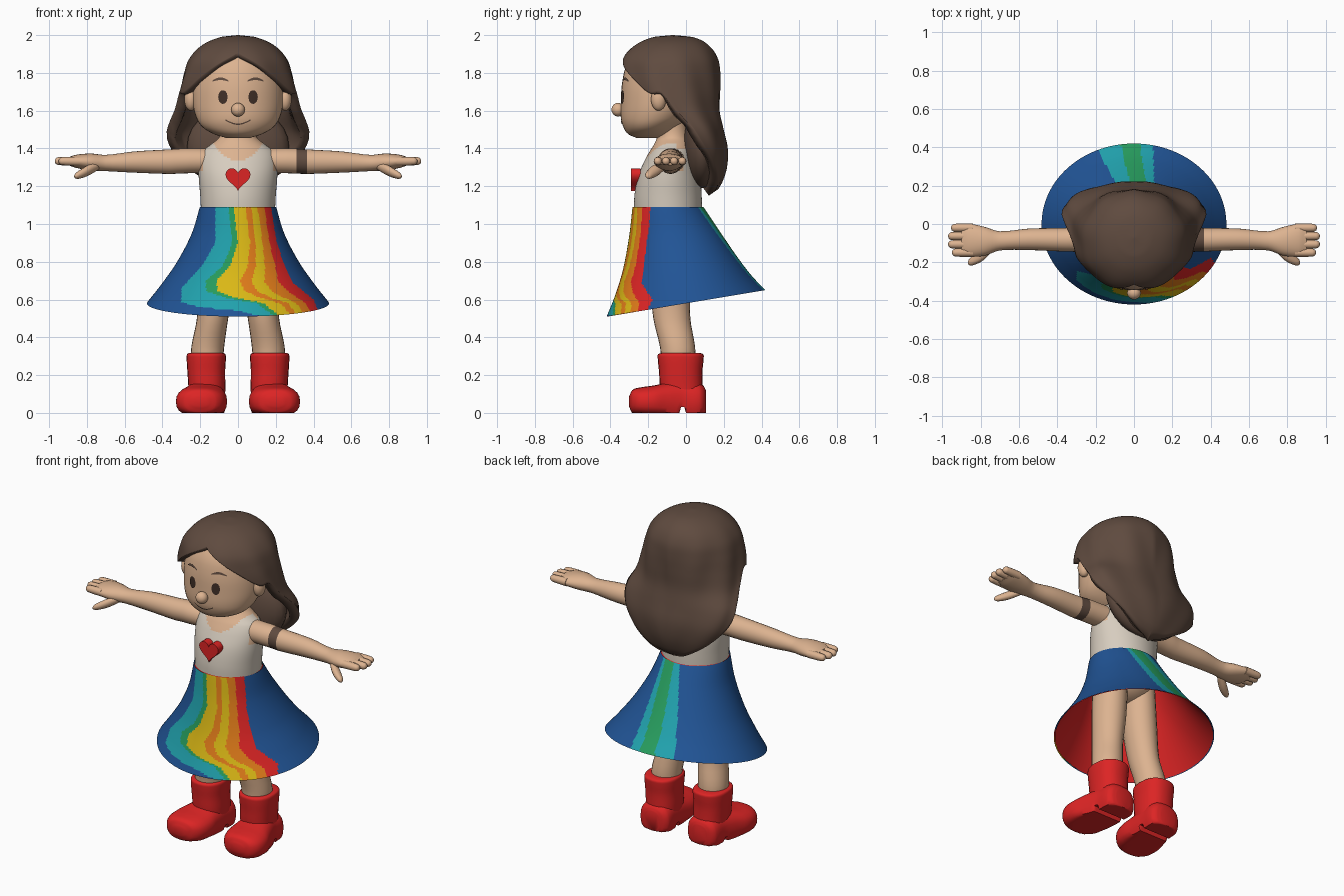
import bpy, bmesh
from math import sin, cos, pi, sqrt, radians

if "Cube" in bpy.data.objects:
    bpy.data.objects.remove(bpy.data.objects["Cube"])


def material(name, rgb):
    m = bpy.data.materials.new(name)
    m.use_nodes = True
    m.diffuse_color = (*rgb, 1)
    m.node_tree.nodes["Principled BSDF"].inputs["Base Color"].default_value = (*rgb, 1)
    return m


SKIN = material("skin", (.72, .45, .28))
BROWN = material("hair_brown", (.115, .07, .05))
DARK = material("eye_brown", (.05, .028, .02))
CREAM = material("cream", (.68, .61, .52))
RED = material("red", (.72, .018, .018))
BLUE = material("blue", (.015, .088, .3))
TEAL = material("teal", (.015, .36, .42))
GREEN = material("green", (.02, .33, .11))
YELLOW = material("yellow", (.72, .49, .008))
ORANGE = material("orange", (.75, .2, .01))


def curve(table, t, smooth=True):
    """Interpolate rows (t, values...) given in ascending order of t."""
    t = min(max(t, table[0][0]), table[-1][0])
    i = max(k for k in range(len(table) - 1) if table[k][0] <= t)
    a, b = table[i], table[i + 1]
    h = b[0] - a[0]
    f = (t - a[0]) / h
    if not smooth:
        return [p + (q - p) * f for p, q in zip(a[1:], b[1:])]
    p, n = table[max(i - 1, 0)], table[min(i + 2, len(table) - 1)]
    out = []
    for k in range(1, len(a)):
        ta = (b[k] - p[k]) / (b[0] - p[0]) * h
        tb = (n[k] - a[k]) / (n[0] - a[0]) * h
        out.append(a[k] * (2*f**3 - 3*f*f + 1) + ta * (f**3 - 2*f*f + f)
                   + b[k] * (3*f*f - 2*f**3) + tb * (f**3 - f*f))
    return out


def finish(name, bm, mats, rule=None, closed=True, angle=50):
    if closed:
        bmesh.ops.recalc_face_normals(bm, faces=bm.faces)
    me = bpy.data.meshes.new(name)
    bm.to_mesh(me)
    bm.free()
    ob = bpy.data.objects.new(name, me)
    bpy.context.collection.objects.link(ob)
    for m in mats:
        me.materials.append(m)
    if rule:
        for p in me.polygons:
            p.material_index = mats.index(rule(p.center))
    bpy.ops.object.select_all(action='DESELECT')
    ob.select_set(True)
    bpy.context.view_layer.objects.active = ob
    bpy.ops.object.shade_smooth_by_angle(angle=radians(angle))
    return ob


def grid(rows, wrap):
    """Skin rows of points with quads."""
    bm = bmesh.new()
    vs = [[bm.verts.new(p) for p in row] for row in rows]
    n = len(vs[0])
    for a, b in zip(vs, vs[1:]):
        for j in range(n if wrap else n - 1):
            k = (j + 1) % n
            bm.faces.new((a[j], b[j], b[k], a[k]))
    return bm, vs


def loft(name, mats, table, axis='z', side=1, n=24, sub=4, rule=None, floor=None, power=1):
    """Rows are (position on axis, centre u, centre v, radius u, radius v)."""
    ts = [a[0] + (b[0] - a[0]) * k / sub for a, b in zip(table, table[1:]) for k in range(sub)]
    rows = []
    for t in ts + [table[-1][0]]:
        cu, cv, ru, rv = curve(table, t)
        row = []
        for j in range(n):
            c, s = cos(2*pi*j/n), sin(2*pi*j/n)
            u = cu + ru * abs(c)**power * (1 if c > 0 else -1)
            v = cv + rv * abs(s)**power * (1 if s > 0 else -1)
            x, y, z = {'z': (u, v, t), 'x': (t, u, v), 'y': (u, t, v)}[axis]
            row.append((x * side, y, max(z, floor(y)) if floor else z))
        rows.append(row)
    bm, vs = grid(rows, True)
    bm.faces.new(vs[0])
    bm.faces.new(vs[-1])
    return finish(name, bm, mats, rule)


def ball(name, mat, loc, size):
    bm = bmesh.new()
    bmesh.ops.create_uvsphere(bm, u_segments=24, v_segments=14, radius=1)
    for v in bm.verts:
        v.co = [l + c * s for l, c, s in zip(loc, v.co, size)]
    return finish(name, bm, [mat])


# Head
HEAD = [(1.455, 0, -.2, .06, .06), (1.475, 0, -.2, .125, .105), (1.51, 0, -.19, .185, .14),
        (1.56, 0, -.165, .22, .18), (1.64, 0, -.14, .24, .205), (1.75, 0, -.125, .24, .213),
        (1.85, 0, -.11, .22, .2), (1.93, 0, -.1, .15, .14), (1.96, 0, -.1, .05, .05)]
loft("head", [SKIN], HEAD, n=40)
ball("nose", SKIN, (0, -.36, 1.605), (.036, .034, .036))


def face_plate(name, mat, x0, x1, mid, half, n=12):
    """Thin painted patch wrapped on the face between mid(x) - half(x) and mid(x) + half(x)."""
    rows = []
    for i in range(n + 1):
        f = i / n
        x, row = x0 + (x1 - x0) * f, []
        for k in (1, .5, 0, -.5, -1):
            z = mid(f) + k * half(f)
            _, cy, rx, ry = curve(HEAD, z)
            row.append((x, cy - ry * sqrt(1 - (x / rx)**2) - .005, z))
        rows.append(row)
    bm, _ = grid(rows, False)
    for f in bm.faces:
        f.normal_update()
        if f.normal.y > 0:
            f.normal_flip()
    finish(name, bm, [mat], closed=False)


for s, tag in ((1, "left"), (-1, "right")):
    face_plate(tag + "_eye", DARK, s * .055, s * .105, lambda f: 1.672,
               lambda f: .036 * sqrt(max(.002, 1 - (2*f - 1)**2)))
    face_plate(tag + "_eyebrow", BROWN, s * .05, s * .135, lambda f: 1.757 + .012 * sin(pi * f),
               lambda f: .003 + .004 * sin(pi * f))
    ball(tag + "_ear", SKIN, (s * .25, -.145, 1.66), (.034, .04, .06))
face_plate("smile", BROWN, -.065, .065, lambda f: 1.55 - .022 * sin(pi * f), lambda f: .0035)

# Long hair: columns run from the crown down to a lower edge that opens around the face
HAIR = [(1.15, .12, .03, .12), (1.18, .2, .0, .165), (1.22, .25, -.04, .19), (1.3, .32, -.08, .215),
        (1.4, .372, -.1, .22), (1.5, .38, -.15, .2), (1.6, .338, -.29, .182), (1.7, .312, -.35, .183),
        (1.8, .287, -.355, .18), (1.88, .255, -.335, .165), (1.95, .185, -.265, .115),
        (1.99, .09, -.17, .035), (2, .005, -.075, -.065)]
EDGE = [(0, 1.905), (20, 1.85), (45, 1.765), (66, 1.69), (80, 1.69), (90, 1.6), (98, 1.46),
        (108, 1.38), (130, 1.27), (155, 1.18), (180, 1.15)]
rows = []
for i in range(41):
    row = []
    for j in range(120):
        a = 2 * pi * j / 120
        z = 2 - (2 - curve(EDGE, min(j, 120 - j) * 3)[0]) * (i / 40)**1.7
        rx, yf, yb = curve(HAIR, z)
        side_angle = min(a, 2 * pi - a)
        wave = 1 + .018 * min(1, (2 - z) * 4) * sin(9 * side_angle + 9 * z)
        row.append((rx * sin(a) * wave, (yf + yb) / 2 - (yb - yf) / 2 * cos(a) * wave, z))
    rows.append(row)
bm, vs = grid(rows, True)
bm.faces.new(vs[0])
hair = finish("hair", bm, [BROWN], closed=False)
shell = hair.modifiers.new("thickness", 'SOLIDIFY')
shell.thickness = .055
shell.offset = -1
ball("hair_inner_mass", BROWN, (0, .085, 1.41), (.27, .1, .22))


# Torso with a scooped sleeveless top
def top_rule(c):
    neckline = 1.335 + .09 * (c.x / .13)**2 if c.y < -.05 else 1.4
    armhole = abs(c.x) > .18 and c.z > 1.28
    return CREAM if c.z < min(neckline, 1.425) and not armhole else SKIN


loft("torso", [CREAM, SKIN], [
    (1.05, 0, -.095, .195, .18), (1.15, 0, -.095, .2, .178), (1.25, 0, -.09, .208, .165),
    (1.33, 0, -.082, .208, .14), (1.385, 0, -.075, .19, .117), (1.42, 0, -.07, .145, .1),
    (1.46, 0, -.07, .1, .085), (1.55, 0, -.08, .09, .08)], n=64, sub=8, rule=top_rule)
ball("hips", SKIN, (0, -.09, .96), (.18, .15, .13))

# Heart badge
bm = bmesh.new()
outline = []
for i in range(40):
    a = 2 * pi * i / 40
    h = 13*cos(a) - 5*cos(2*a) - 2*cos(3*a) - cos(4*a)
    outline.append(bm.verts.new((.066 * sin(a)**3, -.292, 1.245 + h * .0042)))
face = bm.faces.new(outline)
ext = bmesh.ops.extrude_face_region(bm, geom=[face])
for v in ext["geom"]:
    if isinstance(v, bmesh.types.BMVert):
        v.co.y += .05
finish("heart_badge", bm, [RED], angle=30)

# Flared skirt with tilted hem; stripe edges are x positions by height
FLARE = [(0, .202, -.283, .093), (.28, .246, -.302, .175), (.58, .325, -.335, .265),
         (.82, .41, -.378, .345), (1, .482, -.42, .42)]
FIRST = [(.51, .13), (.54, .0), (.56, -.2), (.585, -.3), (.66, -.3), (.78, -.19), (.9, -.12), (1.09, -.12)]
SECOND = [(.52, .18), (.58, .1), (.61, -.07), (.645, -.17), (.7, -.17), (.78, -.08), (.9, -.03), (1.09, -.05)]
LAST = [(.55, .42), (.6, .4), (.69, .29), (.8, .24), (.9, .205), (1.09, .175)]
BANDS = [(.12, GREEN), (.4, YELLOW), (.53, ORANGE), (.68, YELLOW), (.84, ORANGE), (1, RED)]


def skirt_rule(c):
    if c.y > .05 and abs(c.x) < .25:
        t = (1.09 - c.z) / .44
        if -.02 - .16 * t < c.x < .11 - .01 * t:
            return GREEN if .02 - .09 * t < c.x < .09 - .06 * t else TEAL
    first, second, last = (curve(k, c.z, False)[0] for k in (FIRST, SECOND, LAST))
    if c.y > -.09 - .05 * (1.09 - c.z) or c.x < first or c.x > last:
        return BLUE
    if c.x < second:
        return TEAL
    f = (c.x - second) / (last - second)
    return next((m for k, m in BANDS if f <= k), RED)


def skirt(name, mats, n, m, inset, rule=None):
    rows = []
    for i in range(m + 1):
        t = i / m
        rx, yf, yb = curve(FLARE, t)
        row = []
        for j in range(n):
            a = 2 * pi * j / n
            y = (yf + yb) / 2 - ((yb - yf) / 2 - inset) * cos(a)
            row.append(((rx - inset) * sin(a), y, 1.09 - t * (.51 - .07 * cos(a) * -1)))
        rows.append(row)
    bm, _ = grid(rows, True)
    if inset:
        bmesh.ops.reverse_faces(bm, faces=bm.faces)
    finish(name, bm, mats, rule, closed=False)


skirt("skirt", [BLUE, TEAL, GREEN, YELLOW, ORANGE, RED], 240, 80, 0, skirt_rule)
skirt("skirt_lining", [RED], 48, 12, .006)


# Limbs and boots, mirrored
def sole(y):
    return .03 if -.035 < y < .0 else 0


for s, tag in ((1, "left"), (-1, "right")):
    loft(tag + "_arm", [SKIN, BROWN], [
        (.12, -.075, 1.335, .07, .065), (.25, -.08, 1.335, .068, .066), (.31, -.08, 1.333, .065, .066),
        (.365, -.082, 1.33, .062, .065), (.55, -.08, 1.328, .056, .056), (.7, -.088, 1.323, .05, .043),
        (.78, -.09, 1.328, .075, .045), (.86, -.085, 1.332, .085, .034), (.9, -.083, 1.332, .07, .02)],
        'x', s, rule=lambda c: BROWN if .31 < c.x < .365 else SKIN)
    for k, tip in enumerate((.955, .97, .97, .95)):
        y = -.02 - .043 * k
        loft(f"{tag}_finger_{k + 1}", [SKIN], [
            (.84, y, 1.332, .022, .024), (tip - .02, y, 1.333, .021, .021),
            (tip - .005, y, 1.333, .014, .014), (tip, y, 1.333, .004, .004)], 'x', s, 12)
    loft(tag + "_thumb", [SKIN], [
        (.735, -.12, 1.31, .02, .02), (.79, -.16, 1.285, .032, .028), (.84, -.19, 1.262, .025, .022),
        (.862, -.2, 1.254, .014, .013), (.867, -.202, 1.253, .004, .004)], 'x', s, 12)
    loft(tag + "_leg", [SKIN], [
        (.25, .165, -.04, .085, .09), (.35, .16, -.045, .087, .093), (.5, .135, -.075, .083, .098),
        (.7, .115, -.085, .095, .105), (.95, .1, -.09, .095, .11)], 'z', s)
    loft(tag + "_boot_shaft", [RED], [
        (.04, .165, -.015, .095, .105), (.14, .165, -.025, .098, .113), (.22, .168, -.028, .1, .115),
        (.295, .168, -.028, .104, .122), (.312, .168, -.028, .1, .118), (.318, .168, -.028, .088, .1)], 'z', s,
        power=.85)
    loft(tag + "_boot_foot", [RED], [
        (-.302, .2, .06, .04, .025), (-.285, .2, .06, .09, .06), (-.24, .198, .06, .125, .075),
        (-.17, .192, .06, .134, .085), (-.1, .182, .06, .12, .1), (-.035, .172, .06, .108, .11),
        (0, .168, .06, .104, .11), (.07, .165, .06, .1, .1), (.095, .165, .06, .08, .08),
        (.105, .165, .06, .05, .06)], 'y', s, floor=sole, power=.8)
